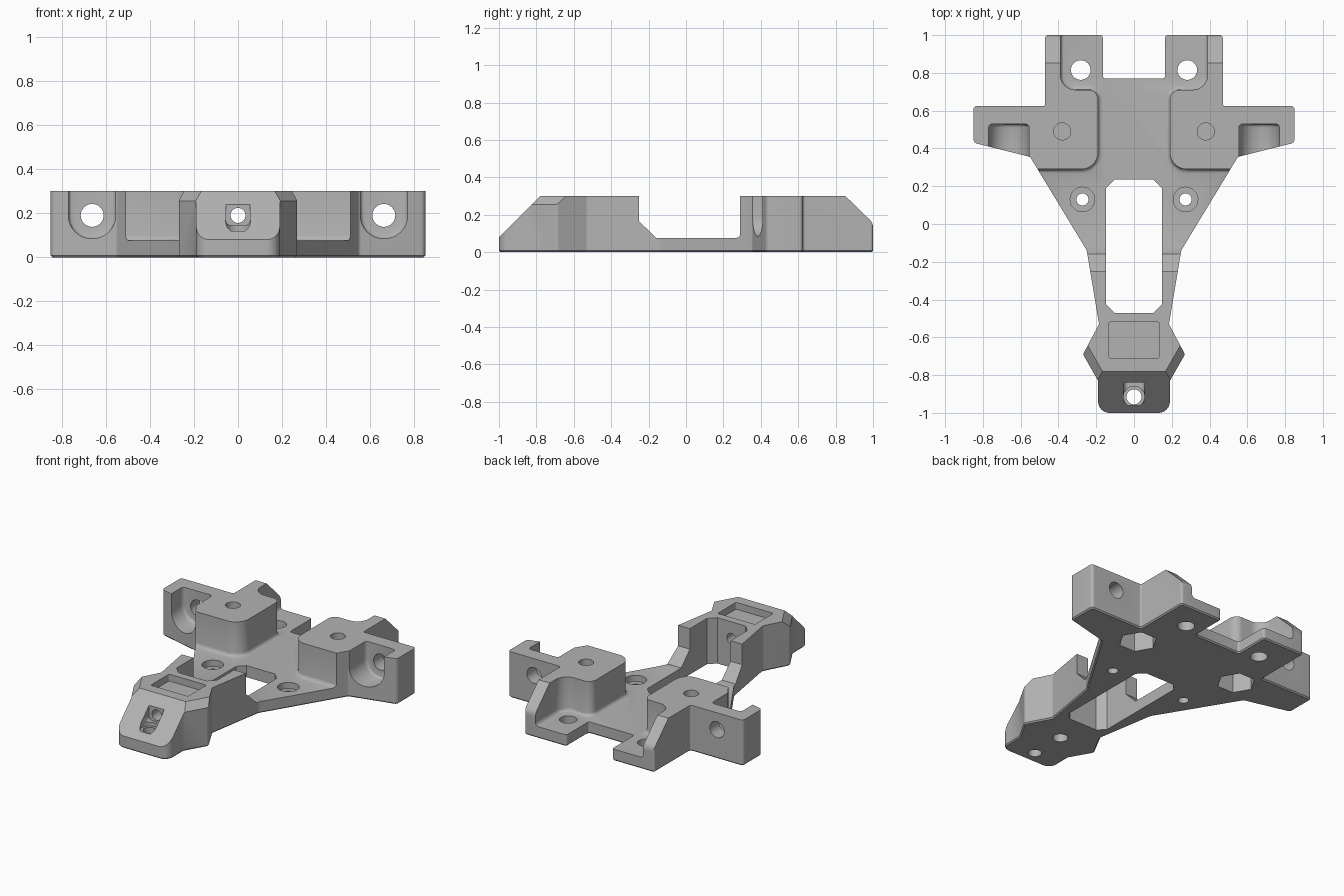
import bpy, bmesh, math
from mathutils import Vector

cube = bpy.data.objects.get("Cube")
if cube:
    bpy.data.objects.remove(cube, do_unlink=True)

grey = bpy.data.materials.new("plain grey")
grey.use_nodes = True
grey.diffuse_color = (0.45, 0.45, 0.45, 1)
grey.node_tree.nodes["Principled BSDF"].inputs["Base Color"].default_value = (0.45, 0.45, 0.45, 1)


def rounded(corners, steps=8):
    """Turn (u, v, radius) corners into a closed outline with round corners."""
    out = []
    for i, (u, v, r) in enumerate(corners):
        p = Vector((u, v))
        if r == 0:
            out.append(p)
            continue
        a = (Vector(corners[i - 1][:2]) - p).normalized()
        b = (Vector(corners[(i + 1) % len(corners)][:2]) - p).normalized()
        half = a.angle(b) / 2
        centre = p + (a + b).normalized() * r / math.sin(half)
        reach = r / math.tan(half)
        start = (p + a * reach - centre).normalized()
        end = (p + b * reach - centre).normalized()
        turn = math.pi - 2 * half
        for k in range(steps + 1):
            t = turn * k / steps
            spoke = (start * math.sin(turn - t) + end * math.sin(t)) / math.sin(turn)
            out.append(centre + spoke * r)
    return out


def mirrored(half):
    return half + [(-u, v, r) for u, v, r in reversed(half)]


def finish(name, bm):
    bmesh.ops.recalc_face_normals(bm, faces=bm.faces)
    mesh = bpy.data.meshes.new(name)
    bm.to_mesh(mesh)
    bm.free()
    mesh.materials.append(grey)
    ob = bpy.data.objects.new(name, mesh)
    bpy.context.collection.objects.link(ob)
    return ob


def prism(name, outline, lo, hi, axis="z", edge=0, edge_at="lo", segments=1):
    """Extrude an outline along an axis, optionally easing the rim of one end."""
    place = {"x": lambda u, v, w: (w, u, v),
             "y": lambda u, v, w: (u, w, v),
             "z": lambda u, v, w: (u, v, w)}[axis]
    bm = bmesh.new()
    ends = [[bm.verts.new(place(u, v, w)) for u, v in outline] for w in (lo, hi)]
    caps = [bm.faces.new(ring) for ring in ends]
    n = len(outline)
    for i in range(n):
        j = (i + 1) % n
        bm.faces.new((ends[0][i], ends[0][j], ends[1][j], ends[1][i]))
    bmesh.ops.recalc_face_normals(bm, faces=bm.faces)
    if edge:
        rim = list(caps[0 if edge_at == "lo" else 1].edges)
        bmesh.ops.bevel(bm, geom=rim, offset=edge, segments=segments,
                        profile=0.5, affect="EDGES")
    return finish(name, bm)


def disc(u, v, r, sides=32):
    return [(u + r * math.cos(2 * math.pi * k / sides),
             v + r * math.sin(2 * math.pi * k / sides)) for k in range(sides)]


def rect(u0, u1, v0, v1, r):
    return rounded([(u0, v0, r), (u1, v0, r), (u1, v1, r), (u0, v1, r)])


# Solid bracket silhouette with a slightly eased bottom edge
body = prism("bracket_body", rounded(mirrored([
    (0.19, -1, 0.06), (0.19, -0.83, 0), (0.27, -0.69, 0.02), (0.185, -0.53, 0.02),
    (0.25, -0.14, 0.05), (0.55, 0.355, 0.02), (0.85, 0.43, 0.025), (0.85, 0.625, 0.02),
    (0.47, 0.625, 0.012), (0.47, 1, 0.015), (0.165, 1, 0.015), (0.165, 0.77, 0.015)])),
    0, 0.3, edge=0.008)


def cut(tool):
    tool.hide_render = True
    mod = body.modifiers.new("cut", "BOOLEAN")
    mod.operation, mod.solver, mod.object = "DIFFERENCE", "EXACT", tool
    bpy.context.view_layer.objects.active = body
    bpy.ops.object.modifier_apply(modifier=mod.name)
    bpy.data.objects.remove(tool, do_unlink=True)


# Open space above the plate: middle, channel and rear pads
cut(prism("plate_space", rounded(mirrored([
    (0.75, -0.13, 0), (0.75, 0.29, 0), (0.19, 0.29, 0.09), (0.19, 0.71, 0.05),
    (0.39, 0.71, 0.08), (0.39, 1.1, 0)])),
    0.076, 0.5, edge=0.022, segments=3))
cut(prism("tower_back_step", [(-0.25, 0.5), (-0.25, 0.165), (-0.16, 0.077),
                              (-0.09, 0.077), (-0.09, 0.5)], -0.8, 0.8, "x"))

# Sloped front nose and sloped rear walls
cut(prism("nose_slope", [(-1.1, -0.02), (-0.68, 0.4), (-1.1, 0.4)], -0.5, 0.5, "x"))
cut(prism("rear_slope", rounded([(0.75, 0.4, 0), (1, 0.157, 0.06), (1, 0.06, 0),
                                 (1.1, 0.06, 0), (1.1, 0.4, 0)]), -0.6, 0.6, "x"))

# Long window through the plate
c = 0.045
x, y0, y1 = 0.147, -0.47, 0.235
cut(prism("window", [(x, y0 + c), (x, y1 - c), (x - c, y1), (c - x, y1),
                     (-x, y1 - c), (-x, y0 + c), (c - x, y0), (x - c, y0)], -0.1, 0.5))

# Shallow recess on top of the tower
cut(prism("tower_recess", rect(-0.135, 0.135, -0.71, -0.52, 0.01), 0.255, 0.5))

# Nose bolt holes with seats, and a blind hole beneath the tower
cut(prism("nose_bolt_hole", disc(0, -0.915, 0.04), -0.1, 0.5))
cut(prism("nose_bolt_seat", disc(0, -0.915, 0.056), 0.12, 0.5))
cut(prism("nose_front_hole", disc(0, 0.19, 0.034), -1.1, -0.4, "y"))
cut(prism("nose_front_seat", rect(-0.055, 0.055, 0.145, 0.258, 0.025), -1.1, -0.84, "y"))
cut(prism("tower_bottom_hole", disc(0, -0.68, 0.045), -0.1, 0.1))

for s in (-1, 1):
    # Chamfered shoulder on each side of the tower
    bm = bmesh.new()
    out = Vector((0.868, -0.496, 0))
    for p in (Vector((0.137, -0.832, 0)), Vector((0.307, -0.535, 0))):
        for side, z in ((0, 0.3), (0.14, 0.16), (0.14, 0.34), (0, 0.34)):
            q = p + out * side
            bm.verts.new((s * q.x, q.y, z))
    bmesh.ops.convex_hull(bm, input=bm.verts)
    cut(finish("shoulder_chamfer", bm))

    # Arm pocket and its cross hole
    lo, hi = sorted((s * 0.555, s * 0.77))
    cut(prism("arm_pocket", rounded([(lo, 0.085, 0.105), (hi, 0.085, 0.105),
                                     (hi, 0.5, 0), (lo, 0.5, 0)]),
              0.2, 0.53, "y", edge=0.02, edge_at="hi", segments=3))
    cut(prism("arm_hole", disc(s * 0.662, 0.19, 0.052), 0.4, 0.8, "y"))

    # Rear pad hole, block hole and the hexagonal nut recess below it
    cut(prism("pad_hole", disc(s * 0.282, 0.815, 0.052), -0.1, 0.2))
    cut(prism("block_hole", disc(s * 0.38, 0.49, 0.045), 0.2, 0.5))
    cut(prism("nut_recess", disc(s * 0.38, 0.49, 0.115, 6), -0.1, 0.17))

    # Plate screw hole with a seat
    cut(prism("plate_hole", disc(s * 0.273, 0.13, 0.032), -0.1, 0.2))
    cut(prism("plate_seat", disc(s * 0.273, 0.13, 0.065), 0.035, 0.2))

# Smooth the round corners, keep hard edges crisp
bpy.ops.object.select_all(action="DESELECT")
body.select_set(True)
bpy.context.view_layer.objects.active = body
bpy.ops.object.shade_smooth_by_angle(angle=math.radians(30))
